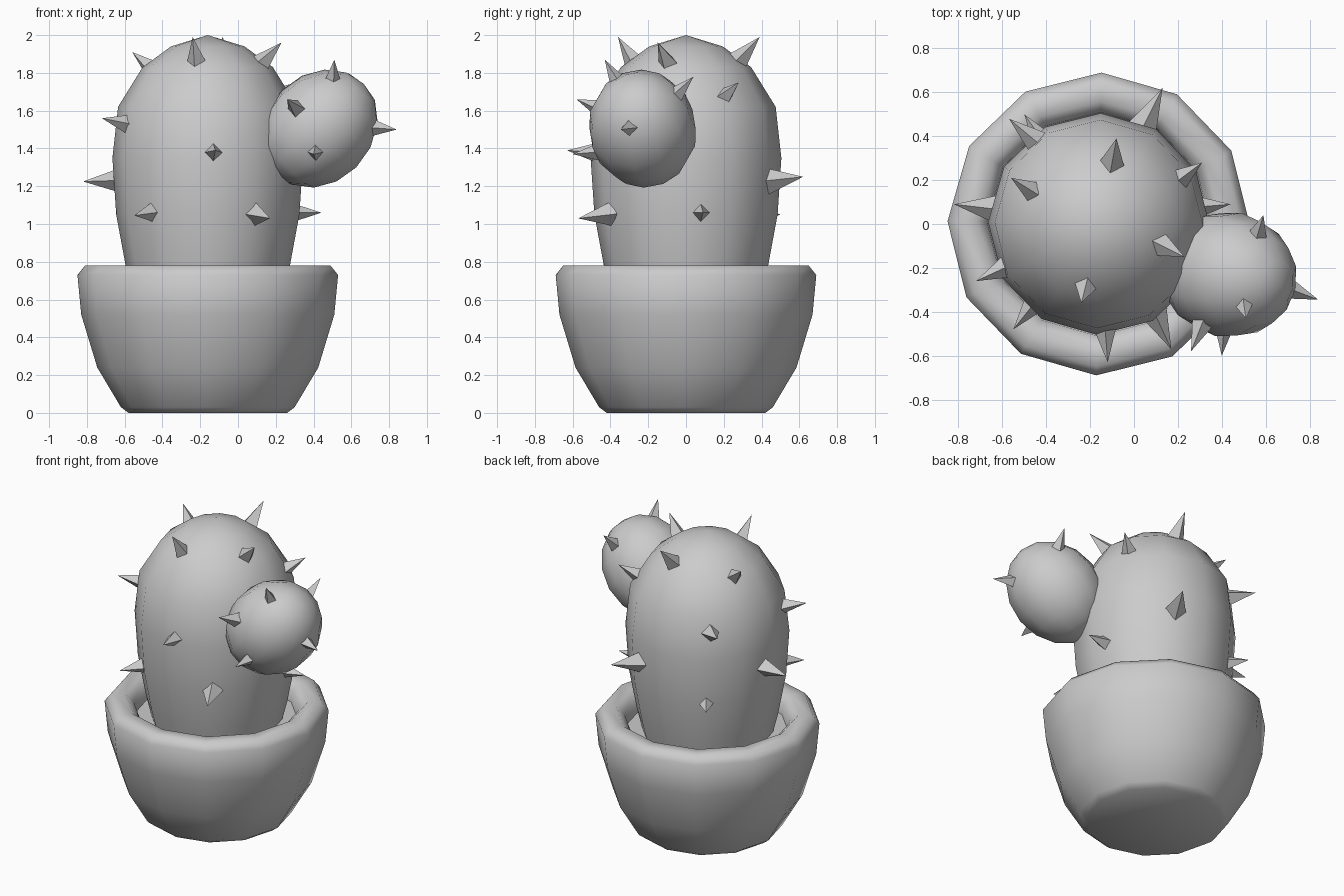
import bpy, bmesh, math
from mathutils import Vector, Matrix

if "Cube" in bpy.data.objects:
    bpy.data.objects.remove(bpy.data.objects["Cube"])

SIDES = 12
CX = -0.16  # axis of pot and body


def finish(name, bm, angle=None):
    bmesh.ops.remove_doubles(bm, verts=bm.verts, dist=1e-4)
    bmesh.ops.recalc_face_normals(bm, faces=bm.faces)
    me = bpy.data.meshes.new(name)
    bm.to_mesh(me)
    bm.free()
    ob = bpy.data.objects.new(name, me)
    bpy.context.collection.objects.link(ob)
    if angle:
        bpy.ops.object.select_all(action='DESELECT')
        ob.select_set(True)
        bpy.context.view_layer.objects.active = ob
        bpy.ops.object.shade_smooth_by_angle(angle=math.radians(angle))
    return ob


def lathe(name, profile, turn, angle):
    """Revolve (radius, height) points about the vertical axis."""
    bm = bmesh.new()
    rot = Matrix.Rotation(math.radians(turn), 3, 'Z')
    vs = [bm.verts.new(rot @ Vector((0, r, z))) for r, z in profile]
    es = [bm.edges.new(p) for p in zip(vs, vs[1:])]
    bmesh.ops.spin(bm, geom=vs + es, cent=(0, 0, 0), axis=(0, 0, 1),
                   angle=math.tau, steps=SIDES, use_merge=True)
    ob = finish(name, bm, angle)
    ob.location.x = CX
    return ob


# Pot with rounded rim and hollow inside, soil included as the inner floor
lathe("pot", [(0, 0), (0.42, 0), (0.46, 0.03), (0.585, 0.24), (0.67, 0.52),
              (0.69, 0.73), (0.65, 0.78), (0.56, 0.78), (0.51, 0.73),
              (0.50, 0.66), (0, 0.66)], -1, 60)

# Tall domed cactus body
lathe("cactus_body", [(0, 0.6), (0.39, 0.6), (0.435, 0.78), (0.485, 1.05),
                      (0.505, 1.35), (0.475, 1.62), (0.345, 1.83),
                      (0.195, 1.94), (0, 2.0)], -1, 60)

# Egg-shaped side bud, its long axis leaning outward
bm = bmesh.new()
bmesh.ops.create_uvsphere(bm, u_segments=12, v_segments=8, radius=1)
bmesh.ops.scale(bm, vec=(0.287, 0.287, 0.338), verts=bm.verts)
lean = Vector((0.70, -0.15, 0.70)).to_track_quat('Z', 'Y').to_matrix().to_4x4()
bmesh.ops.transform(bm, matrix=lean, verts=bm.verts)
bud = finish("cactus_bud", bm, 60)
bud.location = (0.43, -0.23, 1.505)

# Four-sided spines: (base point on surface, tip)
SPINES = [
    ((-0.22, -0.28, 1.86), (-0.24, -0.36, 1.99)),
    ((0.13, -0.10, 1.86), (0.23, -0.15, 1.96)),
    ((-0.10, 0.28, 1.87), (-0.08, 0.39, 1.99)),
    ((-0.48, 0.16, 1.84), (-0.56, 0.21, 1.91)),
    ((0.23, 0.22, 1.69), (0.31, 0.28, 1.75)),
    ((-0.59, -0.20, 1.53), (-0.72, -0.26, 1.56)),
    ((-0.65, 0.07, 1.23), (-0.82, 0.09, 1.225)),
    ((-0.13, -0.50, 1.38), (-0.12, -0.63, 1.39)),
    ((-0.47, -0.38, 1.06), (-0.55, -0.48, 1.045)),
    ((0.10, -0.42, 1.05), (0.17, -0.57, 1.03)),
    ((0.32, 0.08, 1.06), (0.44, 0.09, 1.06)),
    ((0.05, 0.46, 1.23), (0.13, 0.62, 1.25)),
    ((-0.45, 0.38, 1.53), (-0.57, 0.48, 1.56)),
    ((-0.43, 0.40, 1.05), (-0.50, 0.50, 1.05)),
    ((0.72, -0.30, 1.51), (0.84, -0.345, 1.50)),
    ((0.56, -0.06, 1.68), (0.59, 0.04, 1.78)),
    ((0.50, -0.36, 1.75), (0.51, -0.43, 1.87)),
    ((0.30, -0.48, 1.62), (0.26, -0.58, 1.66)),
    ((0.41, -0.48, 1.38), (0.40, -0.60, 1.37)),
]
bm = bmesh.new()
for base, tip in SPINES:
    base, tip = Vector(base), Vector(tip)
    d = (tip - base).normalized()
    base -= d * 0.03
    length = (tip - base).length
    m = (Matrix.Translation((base + tip) / 2)
         @ d.to_track_quat('Z', 'Y').to_matrix().to_4x4())
    bmesh.ops.create_cone(bm, cap_ends=True, segments=4, radius1=0.33 * length,
                          radius2=0, depth=length, matrix=m)
finish("spines", bm)
